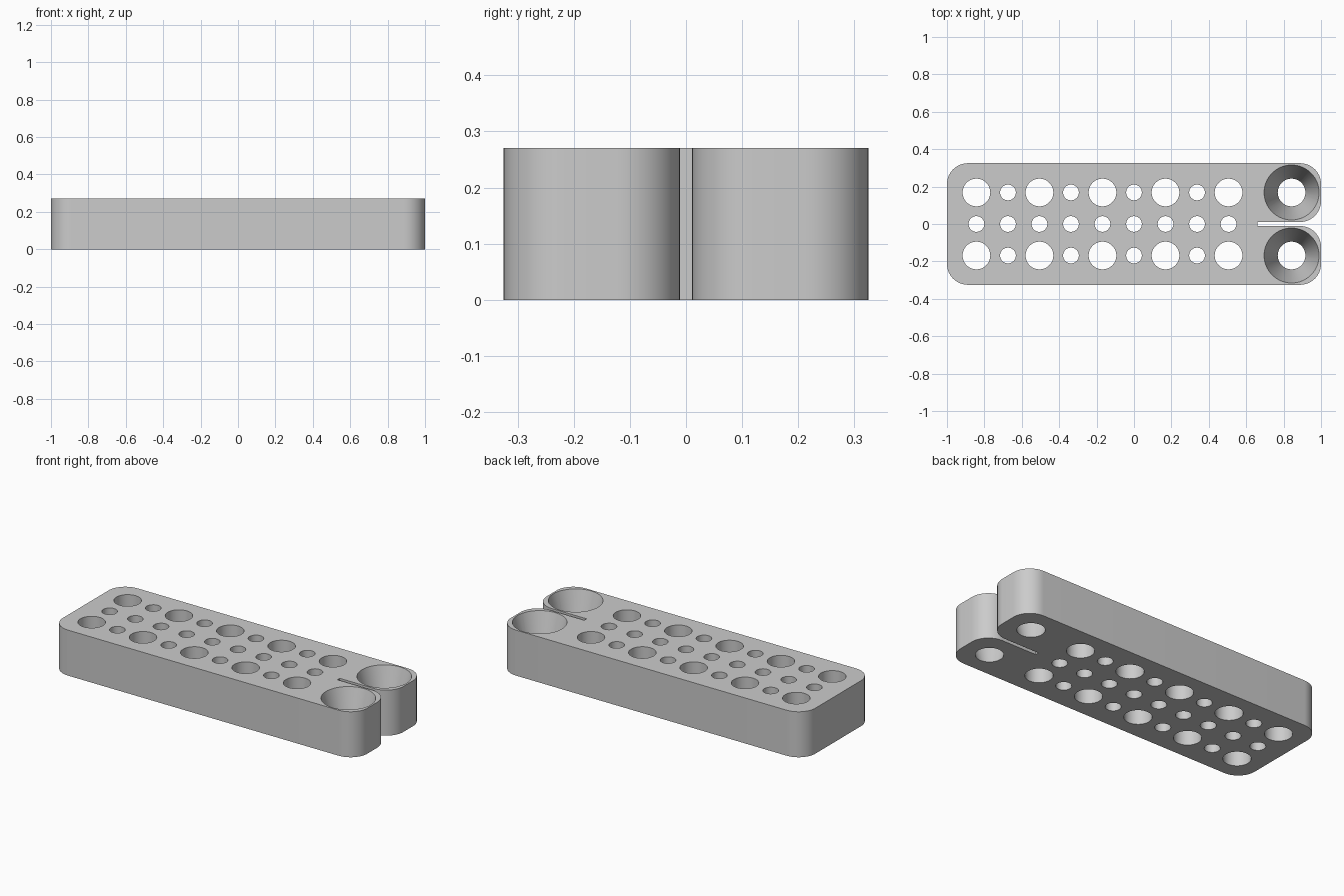
import bpy, bmesh, math
from mathutils import Vector

HALF_L, HALF_W, HEIGHT = 1.0, 0.325, 0.27
CORNER, SLOT, SLOT_END = 0.112, 0.011, 0.66
PITCH = 0.1685            # spacing of the hole grid
BIG, SMALL, CUP = 0.074, 0.042, 0.147

if "Cube" in bpy.data.objects:
    bpy.data.objects.remove(bpy.data.objects["Cube"])

grey = bpy.data.materials.new("light grey")
grey.use_nodes = True
colour = (0.6, 0.6, 0.6, 1)
grey.diffuse_color = colour
grey.node_tree.nodes["Principled BSDF"].inputs["Base Color"].default_value = colour


def make_object(name, bm):
    bmesh.ops.recalc_face_normals(bm, faces=bm.faces)
    mesh = bpy.data.meshes.new(name)
    bm.to_mesh(mesh)
    bm.free()
    mesh.materials.append(grey)
    obj = bpy.data.objects.new(name, mesh)
    bpy.context.collection.objects.link(obj)
    return obj


def corner(cx, cy, start, steps=16):
    """Quarter-circle of points, counter-clockwise from the start angle."""
    angles = [math.radians(start + 90 * i / steps) for i in range(steps + 1)]
    return [(cx + CORNER * math.cos(a), cy + CORNER * math.sin(a)) for a in angles]


# Block outline: rounded bar with a slot splitting one end into two lobes
x, y = HALF_L - CORNER, HALF_W - CORNER
outline = (corner(-x, -y, 180) + corner(x, -y, 270)
           + corner(x, -SLOT - CORNER, 0)
           + [(SLOT_END, -SLOT), (SLOT_END, SLOT)]
           + corner(x, SLOT + CORNER, 270)
           + corner(x, y, 0) + corner(-x, y, 90))
bm = bmesh.new()
base = bm.faces.new([bm.verts.new((px, py, 0)) for px, py in outline])
top = bmesh.ops.extrude_face_region(bm, geom=[base], use_keep_orig=True)
bmesh.ops.translate(bm, vec=Vector((0, 0, HEIGHT)),
                    verts=[v for v in top["geom"] if isinstance(v, bmesh.types.BMVert)])
block = make_object("drilled_block", bm)

# Cutters: straight holes on a grid, and funnels in the two lobes
bm = bmesh.new()
over = 0.02


def drill(hx, hy, r_bottom, r_top):
    slope = (r_top - r_bottom) / HEIGHT * over
    made = bmesh.ops.create_cone(bm, cap_ends=True, segments=64, radius1=r_bottom - slope,
                                 radius2=r_top + slope, depth=HEIGHT + 2 * over)
    bmesh.ops.translate(bm, verts=made["verts"], vec=Vector((hx, hy, HEIGHT / 2)))


for column in range(9):
    hx = (column - 5) * PITCH
    radius = SMALL if column % 2 else BIG
    drill(hx, 0, SMALL, SMALL)
    for side in (-1, 1):
        drill(hx, side * PITCH, radius, radius)
for side in (-1, 1):
    drill(5 * PITCH, side * PITCH, BIG, CUP)
cutter = make_object("hole_cutter", bm)
cutter.hide_render = True

# Cut the holes, then discard the cutter
cut = block.modifiers.new("holes", 'BOOLEAN')
cut.operation, cut.solver, cut.object = 'DIFFERENCE', 'EXACT', cutter
bpy.ops.object.select_all(action='DESELECT')
block.select_set(True)
bpy.context.view_layer.objects.active = block
bpy.ops.object.modifier_apply(modifier=cut.name)
bpy.data.objects.remove(cutter)
bpy.ops.object.shade_smooth_by_angle(angle=math.radians(30))
